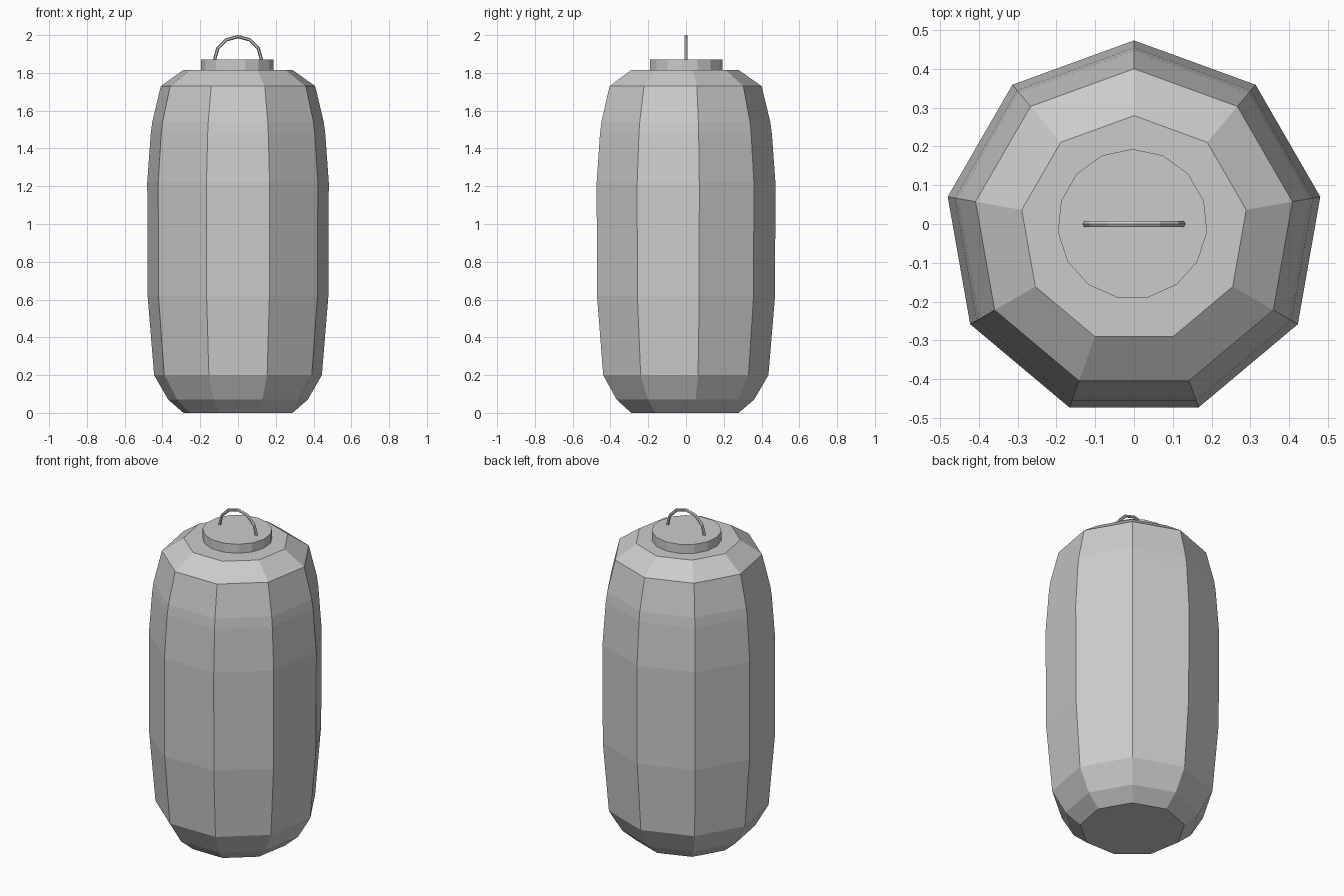
import bpy, bmesh
from math import sin, cos, pi, tau
from mathutils import Vector

cube = bpy.data.objects.get("Cube")
if cube:
    bpy.data.objects.remove(cube, do_unlink=True)

grey = bpy.data.materials.new("light grey")
grey.use_nodes = True
grey.diffuse_color = (0.6, 0.6, 0.6, 1)
grey.node_tree.nodes["Principled BSDF"].inputs["Base Color"].default_value = (0.6, 0.6, 0.6, 1)


def loft(name, rings):
    """Skin a list of equal-length point rings and close both ends."""
    bm = bmesh.new()
    loops = [[bm.verts.new(p) for p in ring] for ring in rings]
    n = len(loops[0])
    for a, b in zip(loops, loops[1:]):
        for i in range(n):
            j = (i + 1) % n
            bm.faces.new((a[i], a[j], b[j], b[i]))
    bm.faces.new(loops[0])
    bm.faces.new(loops[-1])
    bmesh.ops.recalc_face_normals(bm, faces=bm.faces)
    mesh = bpy.data.meshes.new(name)
    bm.to_mesh(mesh)
    bm.free()
    mesh.materials.append(grey)
    obj = bpy.data.objects.new(name, mesh)
    bpy.context.collection.objects.link(obj)
    return obj


def polygon(radius, z, sides, cx=0.0, cy=0.0):
    """Level polygon with one corner pointing to the back."""
    return [Vector((cx + radius * sin(tau * i / sides),
                    cy + radius * cos(tau * i / sides), z)) for i in range(sides)]


# Nine-sided lantern body
profile = [(0.293, 0), (0.375, 0.07), (0.451, 0.2), (0.486, 0.62), (0.488, 1.22),
           (0.469, 1.48), (0.461, 1.54), (0.415, 1.73), (0.294, 1.815)]
loft("lantern_body", [polygon(r, z, 9, cy=-0.0145) for r, z in profile])

# Round cap
loft("top_cap", [polygon(0.1935, z, 15, cx=-0.004) for z in (1.81, 1.87)])

# Arched wire handle
steps, half_width, height, wire = 6, 0.125, 0.127, 0.009
rings = []
for k in range(steps + 1):
    t = pi * k / steps
    centre = Vector((half_width * cos(t), 0, 1.865 + height * sin(t)))
    outward = Vector((height * cos(t), 0, half_width * sin(t))).normalized()
    rings.append([centre + wire * (outward * cos(tau * i / 6) + Vector((0, sin(tau * i / 6), 0)))
                  for i in range(6)])
loft("wire_handle", rings)
